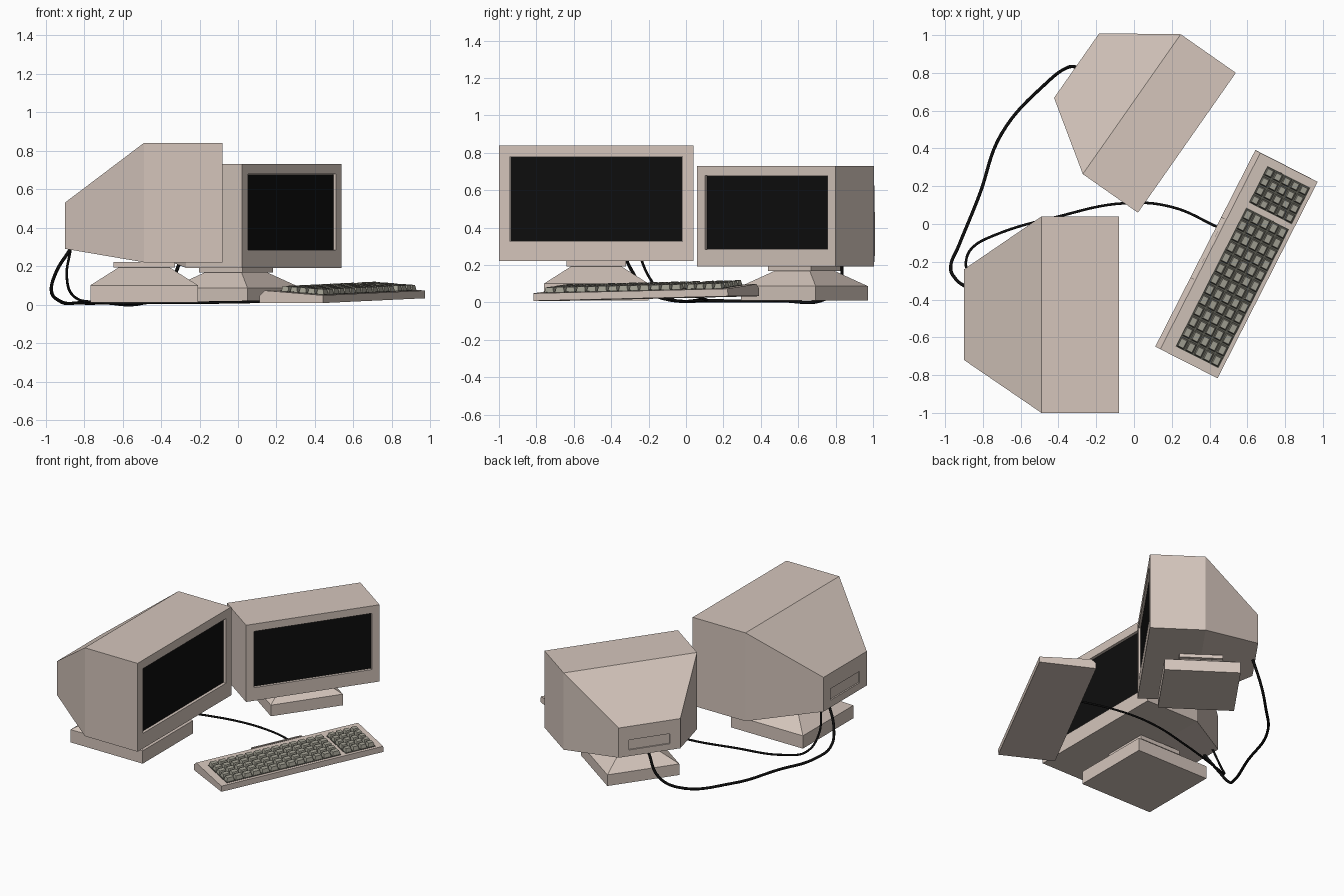
import bpy, bmesh, math
from mathutils import Matrix, Vector

if "Cube" in bpy.data.objects:
    bpy.data.objects.remove(bpy.data.objects["Cube"])


def material(name, rgb):
    m = bpy.data.materials.new(name)
    m.diffuse_color = (*rgb, 1)
    m.use_nodes = True
    m.node_tree.nodes["Principled BSDF"].inputs["Base Color"].default_value = m.diffuse_color
    return m


BEIGE = material("beige_plastic", (0.66, 0.56, 0.50))
BLACK = material("black", (0.004, 0.004, 0.004))
KEY = material("key_grey", (0.36, 0.35, 0.29))
WELL = material("key_well", (0.10, 0.10, 0.08))


def loft(bm, rings):
    """Skin a list of equal-length rings and cap both ends."""
    vs = [[bm.verts.new(p) for p in r] for r in rings]
    n = len(vs[0])
    for a, b in zip(vs, vs[1:]):
        for i in range(n):
            j = (i + 1) % n
            bm.faces.new((a[i], a[j], b[j], b[i]))
    bm.faces.new(vs[0])
    bm.faces.new(vs[-1][::-1])


def make(name, solids, mat, matrix):
    bm = bmesh.new()
    for rings in solids:
        loft(bm, rings)
    bmesh.ops.recalc_face_normals(bm, faces=bm.faces)
    me = bpy.data.meshes.new(name)
    bm.to_mesh(me)
    bm.free()
    me.materials.append(mat)
    ob = bpy.data.objects.new(name, me)
    ob.matrix_world = matrix
    bpy.context.collection.objects.link(ob)
    return ob


def rect_x(x, hy, z0, z1):
    return [(x, -hy, z0), (x, hy, z0), (x, hy, z1), (x, -hy, z1)]


def rect_z(z, h, cx=-0.408):
    return [(cx - h, -h, z), (cx + h, -h, z), (cx + h, h, z), (cx - h, h, z)]


def monitor(name, x, y, angle, s):
    mat = Matrix.Translation((x, y, 0)) @ Matrix.Rotation(math.radians(angle), 4, 'Z') @ Matrix.Scale(s, 4)
    # housing: screen recess, bezel, box, tapered rear, rear panel recess
    make(name + "_housing", [[
        rect_x(-0.022, 0.46, 0.326, 0.78), rect_x(0, 0.46, 0.326, 0.78),
        rect_x(0, 0.52, 0.22, 0.84), rect_x(-0.41, 0.52, 0.22, 0.84),
        rect_x(-0.82, 0.24, 0.29, 0.53), rect_x(-0.82, 0.16, 0.34, 0.42),
        rect_x(-0.81, 0.16, 0.34, 0.42)]], BEIGE, mat)
    make(name + "_screen", [[rect_x(-0.021, 0.458, 0.328, 0.778),
                             rect_x(-0.018, 0.458, 0.328, 0.778)]], BLACK, mat)
    # stand: square foot, sloped top, swivel plate
    make(name + "_stand", [[rect_z(0.01, 0.28), rect_z(0.10, 0.28), rect_z(0.195, 0.13)]], BEIGE, mat)
    make(name + "_swivel_plate", [[rect_z(0.193, 0.16), rect_z(0.222, 0.16)]], BEIGE, mat)


monitor("large_monitor", -0.08, -0.48, 0, 1.0)
monitor("small_monitor", 0.28, 0.43, -35, 0.869)

# keyboard: local x runs along its length, local -y towards the user
LENGTH = 1.167
kb = (Matrix.Translation((0.113, -0.648, 0.008)) @ Matrix.Rotation(math.radians(63), 4, 'Z')
      @ Matrix.Rotation(-0.0214, 4, 'Y'))


def top(w):
    return 0.065 - (w - 0.03) / 0.34 * 0.025


def patch(u0, u1, w0, w1, lift):
    return [(u, -w, top(w) + lift) for u, w in ((u0, w0), (u1, w0), (u1, w1), (u0, w1))]


profile = [(0, 0), (0, 0.04), (0.03, 0.065), (0.37, 0.04), (0.37, 0)]
make("keyboard_case", [[[(u, -w, z) for w, z in profile] for u in (0, LENGTH)]], BEIGE, kb)
make("keyboard_cable_socket", [[[(u, -w, z) for w, z in ((0.0, 0.02), (0.0, 0.06), (0.02, 0.065), (0.02, 0.02))]
                                for u in (0.41, 0.77)]], BEIGE, kb)

# key blocks: dark well and tapered keys
W0, W1 = 0.095, 0.35
for name, u0, u1, cols in (("main", 0.05, 0.875, 13), ("number", 0.905, 1.122, 4)):
    make(name + "_key_well", [[patch(u0, u1, W0, W1, -0.005), patch(u0, u1, W0, W1, 0.003)]], WELL, kb)
    du, dw = (u1 - u0) / cols, (W1 - W0) / 5
    keys = []
    for i in range(cols):
        for j in range(5):
            a, b, c, d = u0 + i * du, u0 + (i + 1) * du, W0 + j * dw, W0 + (j + 1) * dw
            g, t = 0.004, 0.010
            keys.append([patch(a + g, b - g, c + g, d - g, 0),
                         patch(a + t, b - t, c + t, d - t, 0.028)])
    make(name + "_keys", keys, KEY, kb)


def cable(name, pts, r):
    cu = bpy.data.curves.new(name, 'CURVE')
    cu.dimensions = '3D'
    cu.bevel_depth = r
    cu.bevel_resolution = 2
    cu.resolution_u = 8
    cu.use_fill_caps = True
    sp = cu.splines.new('BEZIER')
    sp.bezier_points.add(len(pts) - 1)
    for bp, p in zip(sp.bezier_points, pts):
        bp.co = Vector(p)
        bp.handle_left_type = bp.handle_right_type = 'AUTO'
    cu.materials.append(BLACK)
    bpy.context.collection.objects.link(bpy.data.objects.new(name, cu))


# cables lying on the desk
cable("monitor_cable", [(-0.29, 0.83, 0.25), (-0.36, 0.825, 0.10), (-0.46, 0.75, 0.02), (-0.70, 0.48, 0.009),
                        (-0.82, 0.15, 0.009), (-0.93, -0.12, 0.02), (-0.97, -0.22, 0.07),
                        (-0.945, -0.29, 0.17), (-0.87, -0.345, 0.29)], 0.009)
cable("keyboard_cable", [(-0.87, -0.26, 0.29), (-0.89, -0.20, 0.14), (-0.85, -0.12, 0.04), (-0.74, -0.06, 0.012),
                         (-0.40, 0.04, 0.01), (-0.05, 0.11, 0.012), (0.2, 0.09, 0.02), (0.45, -0.02, 0.05)], 0.007)
